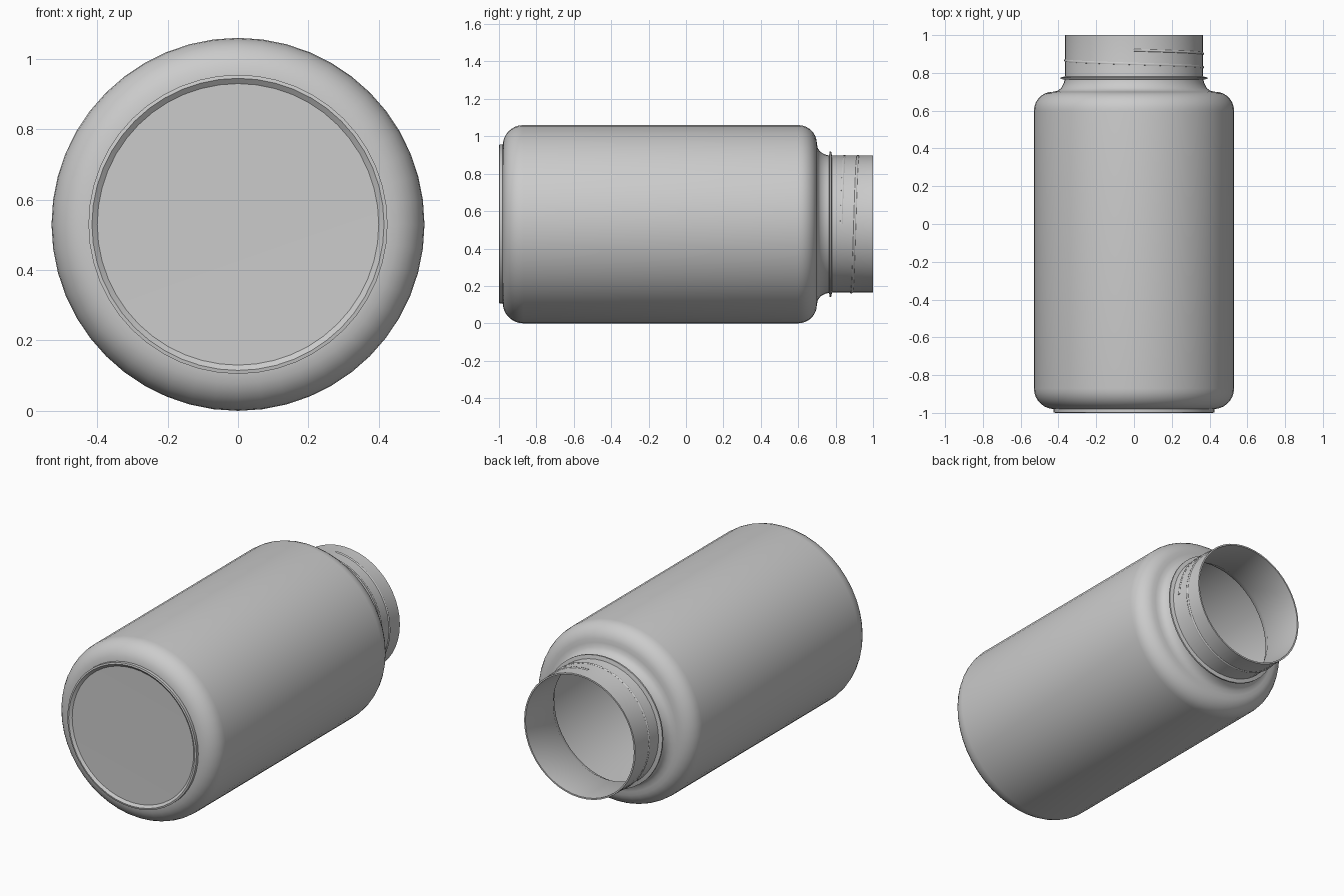
import bpy, bmesh, math
from mathutils import Matrix, Vector

cube = bpy.data.objects.get("Cube")
if cube:
    bpy.data.objects.remove(cube, do_unlink=True)

AXIS_Z = 0.53      # height of the bottle's long axis
SIDES = 48

grey = bpy.data.materials.new("plain grey")
grey.use_nodes = True
colour = (0.6, 0.6, 0.6, 1)
grey.diffuse_color = colour
grey.node_tree.nodes["Principled BSDF"].inputs["Base Color"].default_value = colour


def arc(radius, y, size, start, end, steps=7):
    """Rounded corner in (radius, y) coordinates, angles in degrees."""
    angles = [math.radians(start + (end - start) * i / steps) for i in range(steps + 1)]
    return [(radius + size * math.cos(a), y + size * math.sin(a)) for a in angles]


def finish(obj, angle=35):
    obj.data.materials.append(grey)
    bpy.ops.object.select_all(action="DESELECT")
    obj.select_set(True)
    bpy.context.view_layer.objects.active = obj
    bpy.ops.object.shade_smooth_by_angle(angle=math.radians(angle))


def lathe(name, profile, closed=False):
    """Spin a (radius, y) profile round the bottle's long axis."""
    bm = bmesh.new()
    verts = [bm.verts.new((r, y, AXIS_Z)) for r, y in profile]
    edges = [bm.edges.new(pair) for pair in zip(verts, verts[1:])]
    if closed:
        edges.append(bm.edges.new((verts[-1], verts[0])))
    bmesh.ops.spin(bm, geom=verts + edges, cent=(0, 0, AXIS_Z), axis=(0, 1, 0),
                   angle=math.tau, steps=SIDES)
    bmesh.ops.remove_doubles(bm, verts=bm.verts, dist=0.0002)
    bmesh.ops.recalc_face_normals(bm, faces=bm.faces)
    mesh = bpy.data.meshes.new(name)
    bm.to_mesh(mesh)
    bm.free()
    obj = bpy.data.objects.new(name, mesh)
    bpy.context.collection.objects.link(obj)
    finish(obj)
    return obj


# Hollow bottle: outer skin from base to mouth, then inner skin back down
outer = [(0, -0.985), (0.40, -0.988), (0.415, -1.0), (0.425, -0.998), (0.425, -0.98)]
outer += arc(0.42, -0.87, 0.11, -85, 0)
outer += arc(0.43, 0.60, 0.10, 0, 90)
outer += [(0.405, 0.705), (0.385, 0.72), (0.372, 0.745), (0.366, 0.77), (0.366, 1.0)]
inner = [(0.357, 1.0), (0.357, 0.74), (0.385, 0.69)]
inner += arc(0.42, 0.59, 0.09, 90, 0)
inner += arc(0.41, -0.86, 0.10, 0, -90)
inner += [(0, -0.965)]
lathe("bottle_shell", outer + inner)

# Thin collar under the thread
lathe("neck_collar", [(0.362, 0.765), (0.388, 0.767), (0.388, 0.776), (0.362, 0.782)],
      closed=True)

# Low screw thread wrapped round the neck
curve = bpy.data.curves.new("neck_thread", "CURVE")
curve.dimensions = "3D"
curve.bevel_depth = 0.007
curve.bevel_resolution = 1
curve.use_fill_caps = True
spline = curve.splines.new("POLY")
count = 60
spline.points.add(count)
for i, point in enumerate(spline.points):
    t = i / count
    a = math.tau * 1.25 * t
    point.co = (0.364 * math.cos(a), 0.83 + 0.09 * t, AXIS_Z + 0.364 * math.sin(a), 1)
thread = bpy.data.objects.new("neck_thread", curve)
bpy.context.collection.objects.link(thread)
bpy.ops.object.select_all(action="DESELECT")
thread.select_set(True)
bpy.context.view_layer.objects.active = thread
bpy.ops.object.convert(target="MESH")
finish(bpy.context.view_layer.objects.active, 60)
